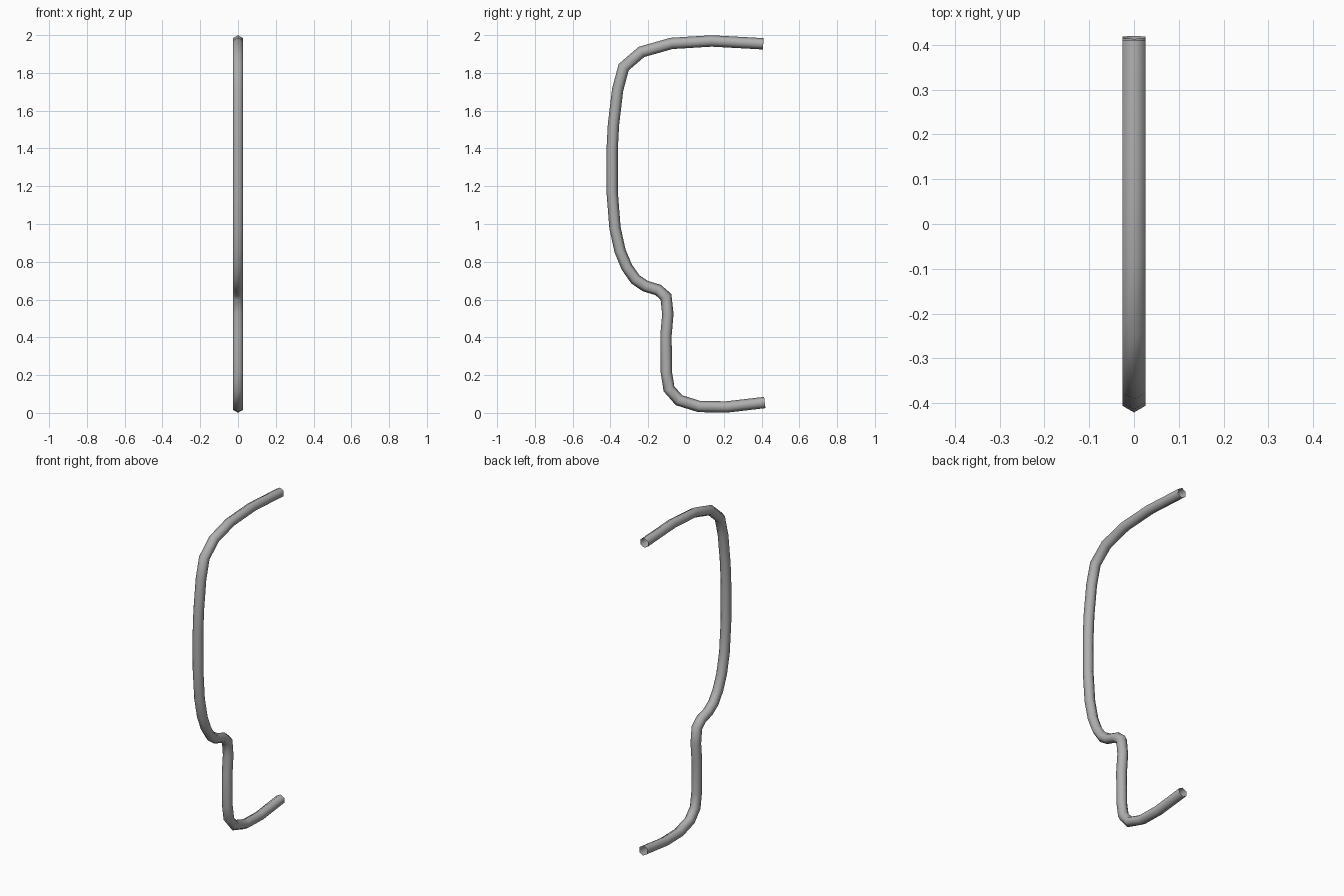
import bpy, bmesh, math
from mathutils import Vector

if "Cube" in bpy.data.objects:
    bpy.data.objects.remove(bpy.data.objects["Cube"])

RADIUS, SIDES = 0.03, 6

# centre line of the bent pipe in the side (y, z) plane, top end to bottom end
path = [(0.409, 1.954), (0.135, 1.969), (-0.077, 1.956), (-0.236, 1.911),
        (-0.33, 1.83), (-0.362, 1.71), (-0.384, 1.526), (-0.391, 1.393),
        (-0.391, 1.17), (-0.376, 0.98), (-0.349, 0.857), (-0.313, 0.771),
        (-0.268, 0.707), (-0.215, 0.671), (-0.148, 0.651), (-0.106, 0.615),
        (-0.096, 0.523), (-0.106, 0.41), (-0.104, 0.215), (-0.09, 0.127),
        (-0.037, 0.067), (0.069, 0.034), (0.212, 0.031), (0.417, 0.055)]
pts = [Vector((0, y, z)) for y, z in path]

# sweep a hexagon along the path with mitred joints and open ends
bm = bmesh.new()
side = Vector((1, 0, 0))
rings = []
for i, p in enumerate(pts):
    d_in = (p - pts[max(i - 1, 0)]).normalized() if i else (pts[1] - p).normalized()
    d_out = (pts[i + 1] - p).normalized() if i < len(pts) - 1 else d_in
    tangent = (d_in + d_out).normalized()
    normal = side.cross(tangent) / tangent.dot(d_in)
    ring = []
    for k in range(SIDES):
        a = 2 * math.pi * k / SIDES
        ring.append(bm.verts.new(p + RADIUS * (normal * math.cos(a) + side * math.sin(a))))
    rings.append(ring)
for r0, r1 in zip(rings, rings[1:]):
    for k in range(SIDES):
        n = (k + 1) % SIDES
        bm.faces.new((r0[k], r0[n], r1[n], r1[k])).smooth = True
bmesh.ops.recalc_face_normals(bm, faces=bm.faces)

mesh = bpy.data.meshes.new("bent_pipe")
bm.to_mesh(mesh)
bm.free()

# dark grey metal
metal = bpy.data.materials.new("dark_grey_metal")
metal.diffuse_color = (0.43, 0.43, 0.43, 1)
metal.use_nodes = True
metal.node_tree.nodes["Principled BSDF"].inputs["Base Color"].default_value = metal.diffuse_color
mesh.materials.append(metal)
bpy.context.collection.objects.link(bpy.data.objects.new("bent_pipe", mesh))
